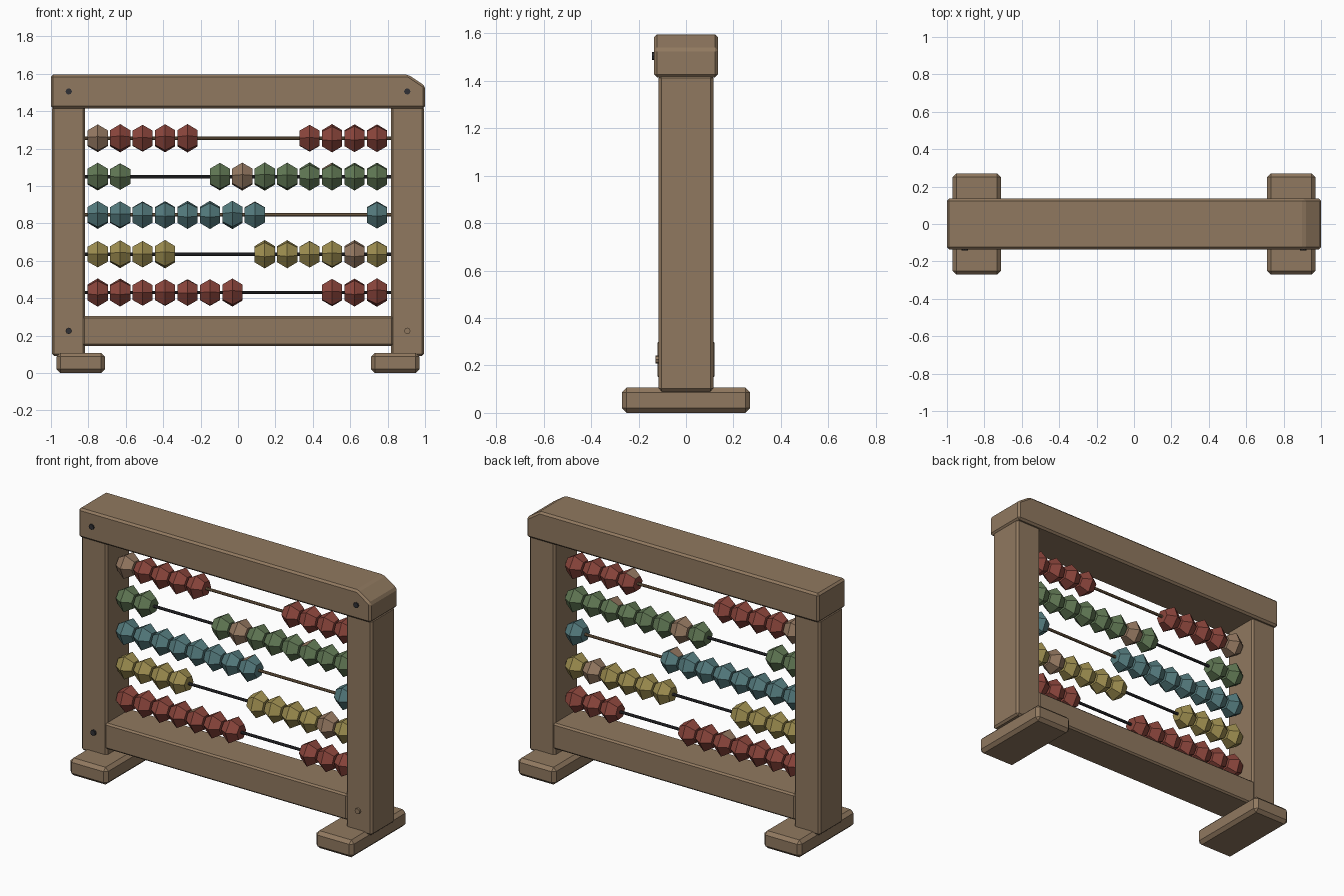
import bpy, bmesh, math, random
from mathutils import Matrix

random.seed(4)
if "Cube" in bpy.data.objects:
    bpy.data.objects.remove(bpy.data.objects["Cube"])


def material(name, r, g, b):
    m = bpy.data.materials.new(name)
    m.use_nodes = True
    m.diffuse_color = (r, g, b, 1)
    bsdf = next(n for n in m.node_tree.nodes if n.type == "BSDF_PRINCIPLED")
    bsdf.inputs["Base Color"].default_value = (r, g, b, 1)
    bsdf.inputs["Roughness"].default_value = 0.8
    return m


wood = material("frame wood", 0.28, 0.19, 0.115)
worn = material("bare bead wood", 0.30, 0.19, 0.12)
red = material("red paint", 0.26, 0.06, 0.045)
green = material("green paint", 0.12, 0.19, 0.09)
teal = material("teal paint", 0.09, 0.20, 0.21)
yellow = material("yellow paint", 0.34, 0.27, 0.08)
iron = material("dark iron", 0.03, 0.03, 0.035)
rust = material("brown rod", 0.20, 0.13, 0.07)


def finish(name, bm, *mats):
    bmesh.ops.recalc_face_normals(bm, faces=bm.faces)
    mesh = bpy.data.meshes.new(name)
    bm.to_mesh(mesh)
    bm.free()
    for m in mats:
        mesh.materials.append(m)
    ob = bpy.data.objects.new(name, mesh)
    bpy.context.collection.objects.link(ob)
    return ob


def timber(name, outline, depth, bevel):
    """Front outline (x, z) extruded through y, with chamfered edges."""
    bm = bmesh.new()
    face = bm.faces.new([bm.verts.new((x, -depth, z)) for x, z in outline])
    ext = bmesh.ops.extrude_face_region(bm, geom=[face])
    moved = [v for v in ext["geom"] if isinstance(v, bmesh.types.BMVert)]
    bmesh.ops.translate(bm, verts=moved, vec=(0, 2 * depth, 0))
    ob = finish(name, bm, wood)
    mod = ob.modifiers.new("chamfer", "BEVEL")
    mod.width = bevel
    mod.segments = 1
    return ob


def rect(x0, x1, z0, z1):
    return [(x0, z0), (x1, z0), (x1, z1), (x0, z1)]


def rod(name, radius, length, center, axis, sides, mat):
    bm = bmesh.new()
    bmesh.ops.create_cone(bm, cap_ends=True, segments=sides, radius1=radius,
                          radius2=radius, depth=length)
    turn = Matrix.Rotation(math.pi / 2, 4, axis)
    bmesh.ops.transform(bm, matrix=Matrix.Translation(center) @ turn, verts=bm.verts)
    return finish(name, bm, mat)


def bead(name, x, z, paint, chipped):
    """Six-sided double cone with flat ends, threaded along x."""
    bm = bmesh.new()
    spin = random.uniform(-0.2, 0.2)
    rings = []
    for dx, radius in ((-0.054, 0.046), (0, 0.081), (0.054, 0.046)):
        angles = [spin + i * math.tau / 6 for i in range(6)]
        rings.append([bm.verts.new((x + dx, radius * math.cos(a), z + radius * math.sin(a)))
                      for a in angles])
    for a, b in zip(rings, rings[1:]):
        for i in range(6):
            j = (i + 1) % 6
            bm.faces.new((a[i], a[j], b[j], b[i]))
    bm.faces.new(rings[0])
    bm.faces.new(rings[-1])
    bm.normal_update()
    if chipped:
        # bare wood on the upper face of the left half
        top = max((f for f in bm.faces if f.calc_center_median().x < x - 0.01),
                  key=lambda f: f.calc_center_median().z)
        top.material_index = 1
    finish(name, bm, paint, worn)


# Frame
timber("top_beam", [(-1, 1.415), (1, 1.415), (1, 1.535), (0.91, 1.595), (-1, 1.595)],
       0.135, 0.012)
timber("bottom_beam", rect(-0.83, 0.83, 0.145, 0.305), 0.12, 0.01)
for side, s in (("left", 1), ("right", -1)):
    timber(side + "_post", rect(*sorted((s * 0.995, s * 0.818)), 0.09, 1.425), 0.115, 0.012)
    timber(side + "_foot", rect(*sorted((s * 0.97, s * 0.712)), 0, 0.107), 0.27, 0.02)
    rod(side + "_top_peg", 0.017, 0.06, (s * 0.905, -0.113, 1.505), "X", 8, iron)
    rod(side + "_bottom_peg", 0.017, 0.06, (s * 0.905, -0.098, 0.225), "X", 8,
        wood if s > 0 else iron)

# Rows: height, paint, rod, beads at the right and left, bare beads, chipped beads
rows = [
    (1.255, red, rust, 5, 4, [0], [5]),
    (1.05, green, iron, 2, 8, [3], [7]),
    (0.845, teal, rust, 8, 1, [], [7]),
    (0.635, yellow, iron, 4, 6, [8], []),
    (0.43, red, iron, 7, 3, [], [4]),
]
for r, (z, paint, metal, n_right, n_left, bare, chips) in enumerate(rows, 1):
    rod(f"rod_{r}", 0.009, 1.66, (0, 0, z), "Y", 8, metal)
    places = [-0.75 + 0.12 * i for i in range(n_right)]
    places += [0.743 - 0.12 * i for i in reversed(range(n_left))]
    for i, x in enumerate(places):
        bead(f"bead_{r}_{i + 1}", x, z, worn if i in bare else paint, i in chips)
